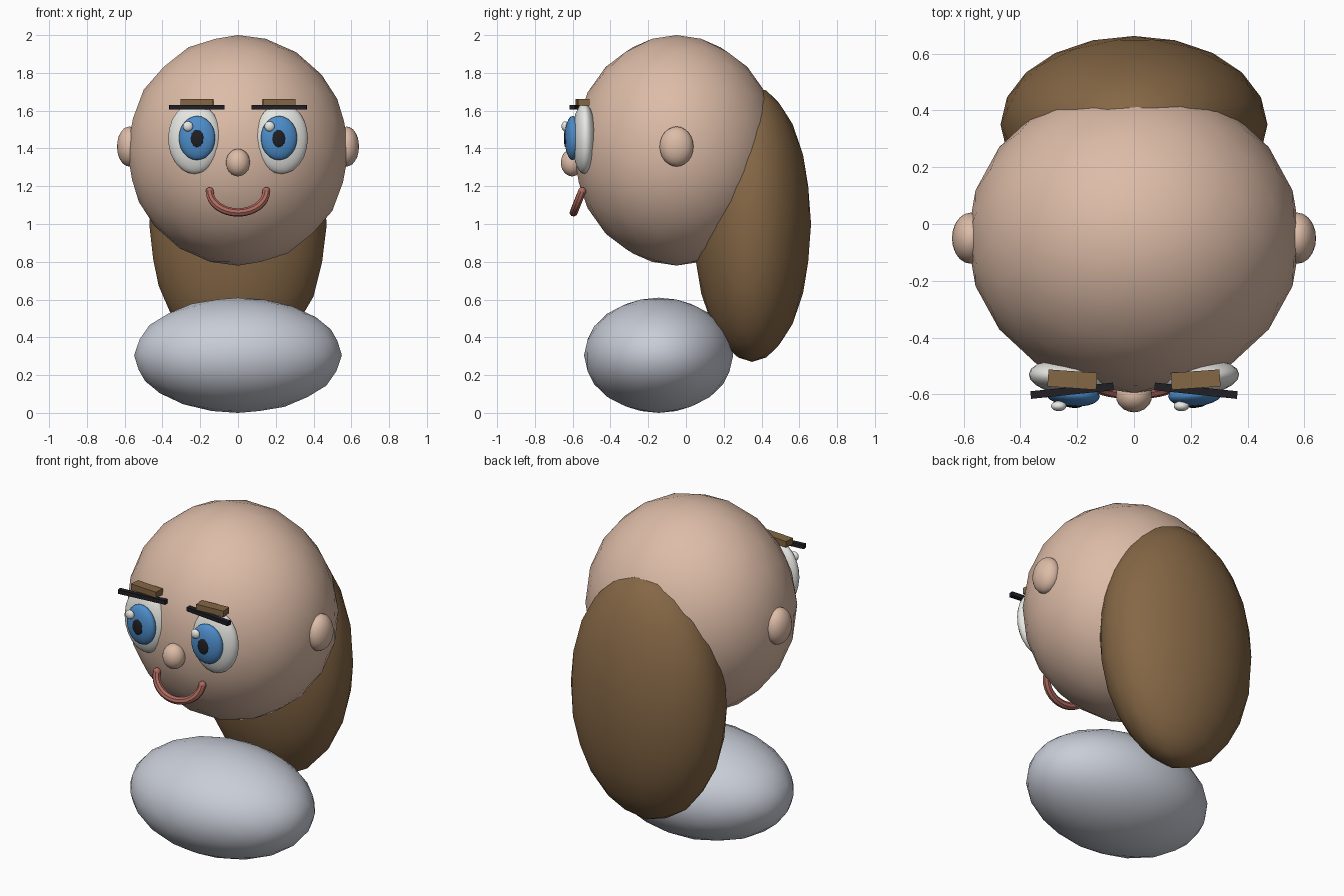
import bpy
import math

if "Cube" in bpy.data.objects:
    bpy.data.objects.remove(bpy.data.objects["Cube"])


def material(name, rgb):
    m = bpy.data.materials.new(name)
    m.diffuse_color = (*rgb, 1)
    m.use_nodes = True
    m.node_tree.nodes["Principled BSDF"].inputs["Base Color"].default_value = m.diffuse_color
    return m


SKIN = material("skin", (0.72, 0.50, 0.385))
BROWN = material("brown hair", (0.235, 0.135, 0.06))
SHIRT = material("pale grey shirt", (0.58, 0.61, 0.68))
WHITE = material("eye white", (0.80, 0.80, 0.77))
BLUE = material("iris blue", (0.075, 0.27, 0.60))
BLACK = material("near black", (0.014, 0.014, 0.018))
LIP = material("lip red", (0.43, 0.145, 0.115))


def finish(name, mat, smooth):
    ob = bpy.context.object
    ob.name = name
    ob.data.materials.append(mat)
    if smooth:
        bpy.ops.object.shade_smooth()
    return ob


def ellipsoid(name, loc, radii, mat, turn=0, detail=3):
    bpy.ops.mesh.primitive_ico_sphere_add(
        subdivisions=detail, radius=1, location=loc, rotation=(0, 0, math.radians(turn)))
    bpy.context.object.scale = radii
    return finish(name, mat, True)


def bar(name, loc, size, mat, turn):
    bpy.ops.mesh.primitive_cube_add(size=1, location=loc, rotation=(0, 0, math.radians(turn)))
    bpy.context.object.scale = size
    return finish(name, mat, False)


# Large masses
ellipsoid("body", (0, -0.145, 0.305), (0.55, 0.395, 0.305), SHIRT)
ellipsoid("head", (0, -0.05, 1.39), (0.587, 0.545, 0.61), SKIN)
ellipsoid("back_hair", (0, 0.35, 1.0), (0.47, 0.312, 0.73), BROWN)
ellipsoid("nose", (0, -0.603, 1.325), (0.064, 0.06, 0.073), SKIN)

# Paired features
for side, s in (("left", -1), ("right", 1)):
    ellipsoid(side + "_ear", (s * 0.575, -0.05, 1.41), (0.066, 0.09, 0.106), SKIN)
    ellipsoid(side + "_eyeball", (s * 0.23, -0.54, 1.453), (0.141, 0.062, 0.188), WHITE, s * 5)
    ellipsoid(side + "_iris", (s * 0.217, -0.60, 1.455), (0.097, 0.042, 0.117), BLUE, s * 5)
    ellipsoid(side + "_pupil", (s * 0.217, -0.637, 1.453), (0.036, 0.01, 0.048), BLACK, s * 5, 2)
    # The glints sit on the same side of both eyes
    ellipsoid(side + "_glint", (s * 0.216 - 0.049, -0.641, 1.517), (0.027, 0.018, 0.027), WHITE)
    bar(side + "_lash", (s * 0.218, -0.587, 1.617), (0.293, 0.027, 0.024), BLACK, -s * 6)
    bar(side + "_eyebrow", (s * 0.217, -0.548, 1.645), (0.172, 0.06, 0.036), BROWN, s * 4)

# Smile: a round tube along a half ellipse that leans forward at the bottom
curve = bpy.data.curves.new("smile", "CURVE")
curve.dimensions = "3D"
curve.bevel_depth = 0.022
curve.bevel_resolution = 2
curve.use_fill_caps = True
spline = curve.splines.new("POLY")
STEPS = 16
spline.points.add(STEPS)
for i, p in enumerate(spline.points):
    a = math.pi * i / STEPS
    d = math.sin(a)
    p.co = (-0.15 * math.cos(a), -0.55 - 0.045 * d, 1.173 - 0.112 * d, 1)
smile = bpy.data.objects.new("smile", curve)
bpy.context.collection.objects.link(smile)
bpy.ops.object.select_all(action="DESELECT")
smile.select_set(True)
bpy.context.view_layer.objects.active = smile
bpy.ops.object.convert(target="MESH")
finish("smile", LIP, False)
bpy.ops.object.shade_smooth_by_angle()
for side, s in (("left", -1), ("right", 1)):
    ellipsoid(side + "_smile_end", (s * 0.15, -0.55, 1.173), (0.022, 0.022, 0.022), LIP, 0, 2)
